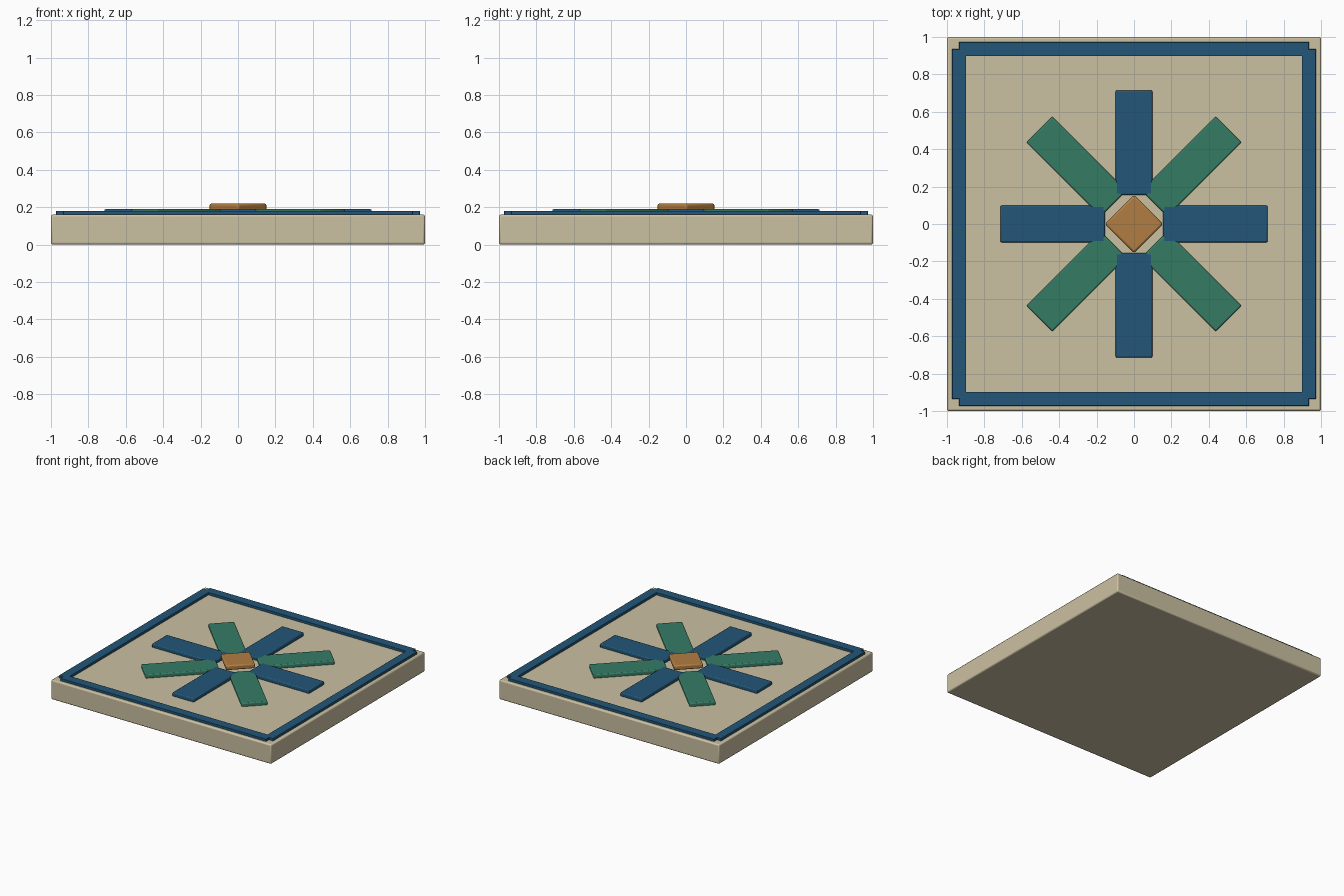
import bpy
import math

if "Cube" in bpy.data.objects:
    bpy.data.objects.remove(bpy.data.objects["Cube"])


def material(name, rgb):
    m = bpy.data.materials.new(name)
    m.diffuse_color = (*rgb, 1.0)
    m.use_nodes = True
    m.node_tree.nodes["Principled BSDF"].inputs["Base Color"].default_value = m.diffuse_color
    return m


STONE = material("sand_stone", (0.60, 0.53, 0.36))
BLUE = material("deep_blue", (0.016, 0.094, 0.188))
GREEN = material("sea_green", (0.036, 0.20, 0.13))
COPPER = material("copper_orange", (0.44, 0.205, 0.054))


def box(name, center, size, mat, angle=0.0, bevel=0.008):
    """Bevelled box, turned about z."""
    bpy.ops.mesh.primitive_cube_add(size=1, location=center, rotation=(0, 0, angle))
    ob = bpy.context.object
    ob.name = name
    ob.scale = size
    bpy.ops.object.transform_apply(location=False, rotation=False, scale=True)
    ob.data.materials.append(mat)
    if bevel:
        b = ob.modifiers.new("soft_edges", "BEVEL")
        b.width = bevel
        b.segments = 2
    bpy.ops.object.shade_smooth_by_angle(angle=math.radians(30))
    return ob


# Tile slab
box("tile_slab", (0, 0, 0.08), (2, 2, 0.16), STONE, bevel=0.01)

# Border strips, one per side, lapping at the corners
for i in range(4):
    a = i * math.pi / 2
    z_top = 0.18 if i % 2 == 0 else 0.1797
    box(f"border_strip_{i + 1}",
        (0.935 * math.cos(a), 0.935 * math.sin(a), (0.15 + z_top) / 2),
        (0.075, 1.87, z_top - 0.15), BLUE, a, bevel=0.002)

# Eight petals, alternating blue and green
for i in range(8):
    a = i * math.pi / 4
    straight = i % 2 == 0
    z_top = 0.19 if straight else 0.1895
    box(f"petal_{i + 1}",
        (0.435 * math.cos(a), 0.435 * math.sin(a), (0.155 + z_top) / 2),
        (0.56, 0.196, z_top - 0.155), BLUE if straight else GREEN, a)

# Centre diamond
box("centre_diamond", (0, 0, 0.20), (0.22, 0.22, 0.04), COPPER, math.pi / 4, bevel=0.01)
